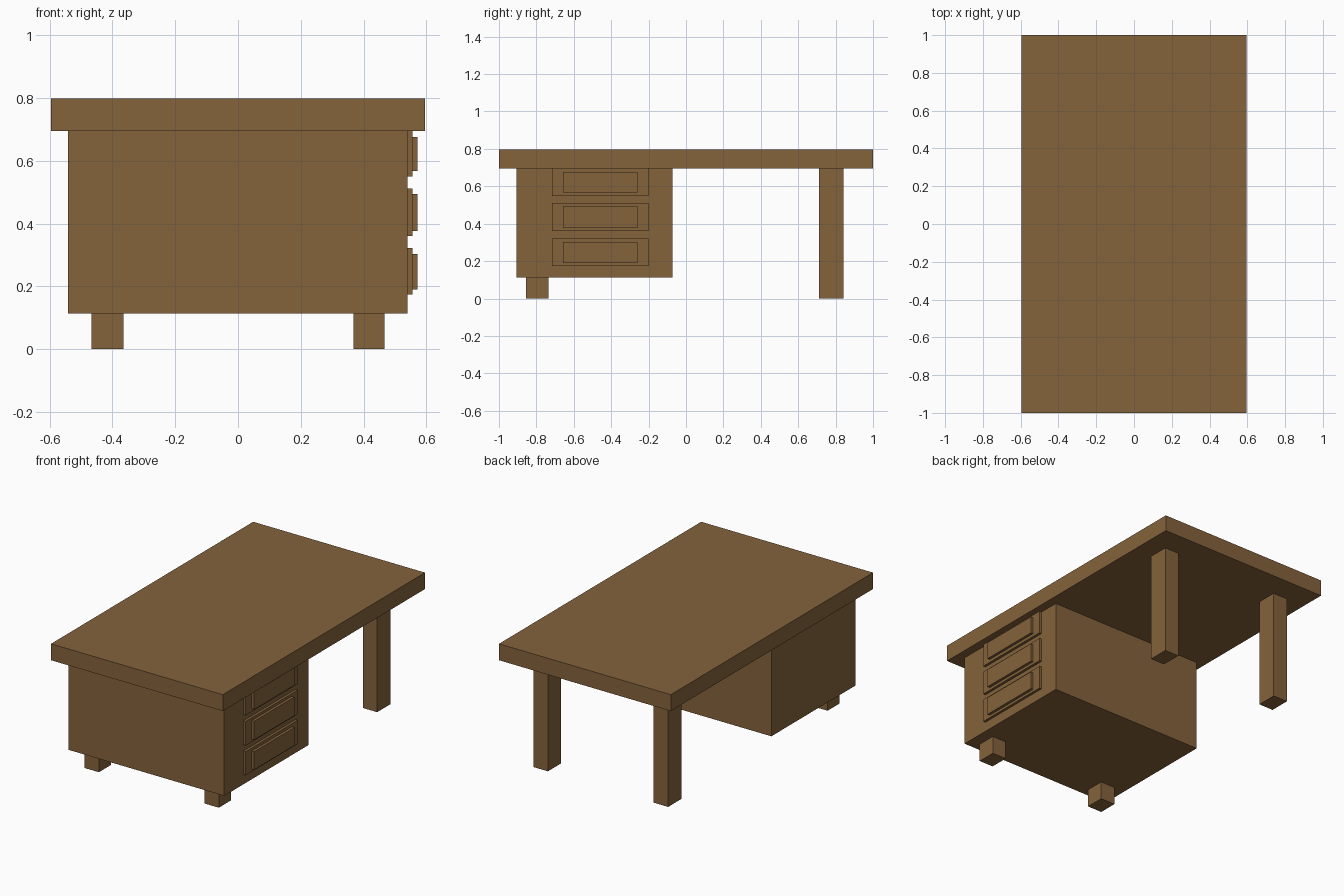
import bpy

if "Cube" in bpy.data.objects:
    bpy.data.objects.remove(bpy.data.objects["Cube"])

wood = bpy.data.materials.new("wood")
wood.diffuse_color = (0.235, 0.125, 0.045, 1)
wood.use_nodes = True
wood.node_tree.nodes["Principled BSDF"].inputs["Base Color"].default_value = wood.diffuse_color


def box(name, x, y, z):
    """Box spanning the given (min, max) ranges."""
    bpy.ops.mesh.primitive_cube_add(size=1, location=[sum(r) / 2 for r in (x, y, z)])
    ob = bpy.context.object
    ob.name = name
    ob.scale = [r[1] - r[0] for r in (x, y, z)]
    bpy.ops.object.transform_apply(location=False, rotation=False, scale=True)
    ob.data.materials.append(wood)
    return ob


# Worktop and drawer cabinet
box("desk_top", (-0.595, 0.595), (-1, 1), (0.695, 0.798))
box("cabinet", (-0.541, 0.539), (-0.906, -0.072), (0.113, 0.695))

# Short feet under the cabinet, full legs at the open end
for side, x in (("left", (-0.466, -0.365)), ("right", (0.367, 0.466))):
    box(f"{side}_cabinet_foot", x, (-0.855, -0.735), (0, 0.113))
    box(f"{side}_leg", x, (0.711, 0.842), (0, 0.695))

# Drawer fronts with raised panels on the right side
drawers = (
    ((0.549, 0.695), (0.568, 0.676)),
    ((0.360, 0.511), (0.377, 0.494)),
    ((0.174, 0.322), (0.190, 0.303)),
)
for i, (front_z, panel_z) in enumerate(drawers, 1):
    box(f"drawer_front_{i}", (0.539, 0.555), (-0.716, -0.201), front_z)
    box(f"drawer_panel_{i}", (0.555, 0.572), (-0.657, -0.260), panel_z)
